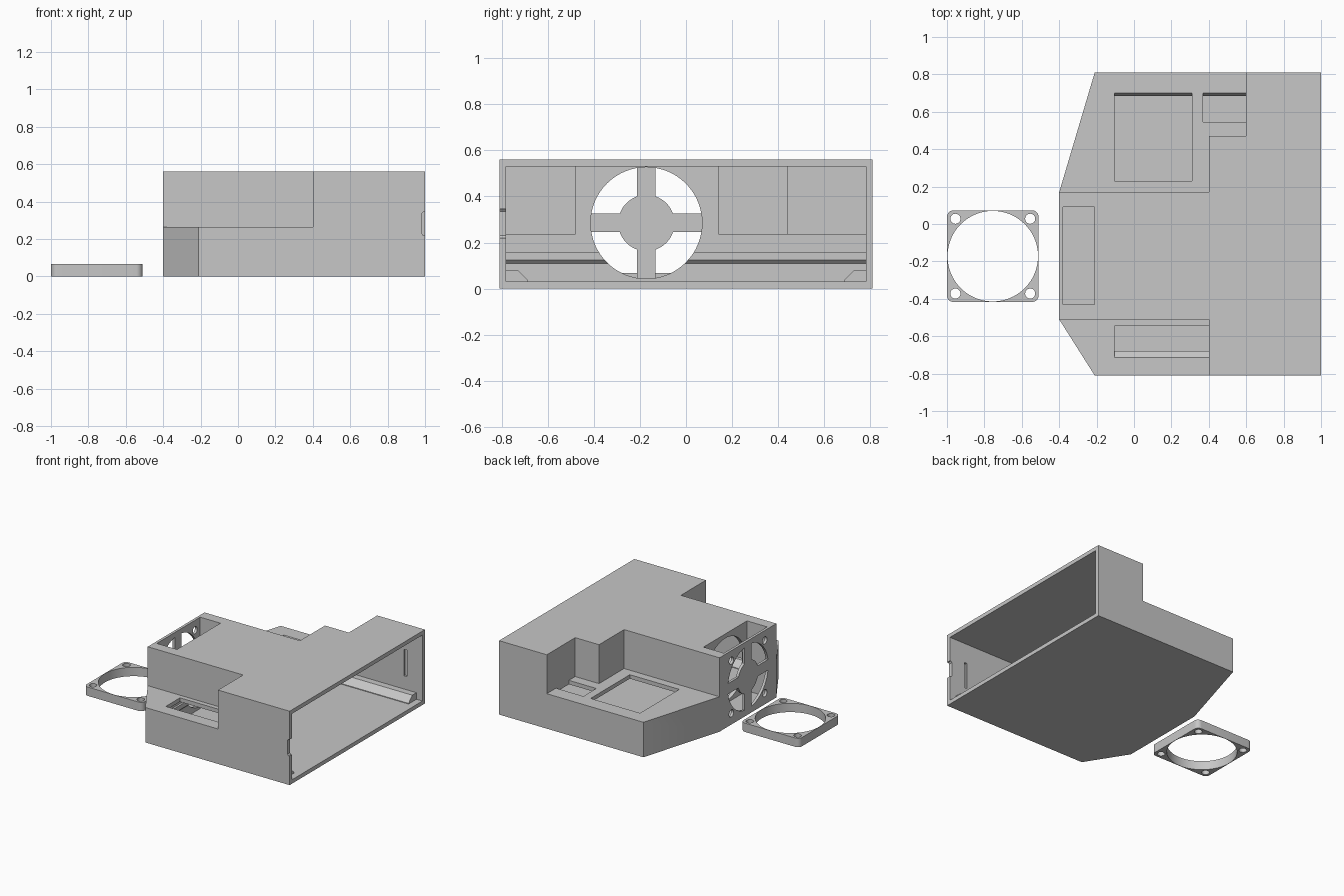
import bpy, bmesh
from math import sin, cos, asin, pi, radians

cube = bpy.data.objects.get("Cube")
if cube:
    bpy.data.objects.remove(cube, do_unlink=True)

grey = bpy.data.materials.new("plain grey")
grey.use_nodes = True
colour = (0.57, 0.57, 0.57, 1)
grey.diffuse_color = colour
grey.node_tree.nodes["Principled BSDF"].inputs["Base Color"].default_value = colour

WALL = 0.03
TOP, LEDGE = 0.56, 0.265
FAN_Y, FAN_Z = -0.172, 0.285
FAN_R, HOLE_R, HOLE_OFF = 0.242, 0.027, 0.2
CORNERS = [(a, b) for a in (-1, 1) for b in (-1, 1)]


def prism(name, points, axis, lo, hi):
    """Extrude a flat profile along one axis."""
    place = {"x": lambda a, b, h: (h, a, b),
             "y": lambda a, b, h: (a, h, b),
             "z": lambda a, b, h: (a, b, h)}[axis]
    bm = bmesh.new()
    face = bm.faces.new([bm.verts.new(place(a, b, lo)) for a, b in points])
    grown = bmesh.ops.extrude_face_region(bm, geom=[face])["geom"]
    shift = place(0, 0, hi - lo)
    bmesh.ops.translate(bm, vec=shift, verts=[g for g in grown if isinstance(g, bmesh.types.BMVert)])
    bmesh.ops.recalc_face_normals(bm, faces=bm.faces)
    mesh = bpy.data.meshes.new(name)
    bm.to_mesh(mesh)
    bm.free()
    mesh.materials.append(grey)
    ob = bpy.data.objects.new(name, mesh)
    bpy.context.collection.objects.link(ob)
    return ob


def rect(a0, a1, b0, b1):
    return [(a0, b0), (a1, b0), (a1, b1), (a0, b1)]


def circle(a, b, r, n=64):
    return [(a + r * cos(2 * pi * i / n), b + r * sin(2 * pi * i / n)) for i in range(n)]


def cut(ob, points, axis, lo, hi):
    """Subtract a prism and bake the result."""
    cutter = prism("cutter", points, axis, lo, hi)
    cutter.hide_render = True
    mod = ob.modifiers.new("cut", "BOOLEAN")
    mod.operation, mod.solver, mod.object = "DIFFERENCE", "EXACT", cutter
    graph = bpy.context.evaluated_depsgraph_get()
    mesh = bpy.data.meshes.new_from_object(ob.evaluated_get(graph))
    ob.modifiers.clear()
    ob.data = mesh
    bpy.data.objects.remove(cutter, do_unlink=True)


def smooth(ob):
    bpy.ops.object.select_all(action="DESELECT")
    ob.select_set(True)
    bpy.context.view_layer.objects.active = ob
    bpy.ops.object.shade_smooth_by_angle(angle=radians(30))


# Case body with a tapered nose
case = prism("case", [(-0.4, 0.17), (-0.4, -0.51), (-0.21, -0.81), (1, -0.81),
                      (1, 0.81), (-0.21, 0.81)], "z", 0, TOP)

# Stepped ledges at the front and back
cut(case, rect(-0.6, 0.4, -1, -0.51), "z", LEDGE, 0.8)
cut(case, [(-0.6, 0.17), (0.4, 0.17), (0.4, 0.47), (0.6, 0.47), (0.6, 1), (-0.6, 1)],
    "z", LEDGE, 0.8)

# Lower cavity, leaving a retaining lip along the inner wall
cut(case, [(1.1, WALL), (-0.18, WALL), (-0.18, 0.11), (-0.165, 0.125), (-0.165, 0.16),
           (-0.18, 0.16), (-0.18, LEDGE - WALL), (1.1, LEDGE - WALL)], "y", -0.78, 0.78)

# Upper cavity following the steps
cut(case, [(-0.18, -0.48), (0.43, -0.48), (0.43, -0.78), (1.1, -0.78), (1.1, 0.78),
           (0.63, 0.78), (0.63, 0.44), (0.43, 0.44), (0.43, 0.14), (-0.18, 0.14)],
    "z", 0.2, TOP - WALL)

# Fan pocket, air opening and screw holes
cut(case, rect(-0.38, -0.21, -0.43, 0.09), "z", WALL, 0.8)
cut(case, circle(FAN_Y, FAN_Z, FAN_R), "x", -0.5, -0.1)
for sy, sz in CORNERS:
    cut(case, circle(FAN_Y + sy * HOLE_OFF, FAN_Z + sz * HOLE_OFF, HOLE_R, 24), "x", -0.5, -0.3)

# Ledge windows, each with one slanted edge
for x0, x1, inner, outer in ((-0.105, 0.31, 0.23, 0.70),
                             (0.37, 0.6, 0.545, 0.70),
                             (-0.105, 0.4, -0.545, -0.715)):
    lean = 0.015 if outer > 0 else -0.035
    cut(case, [(inner, 0.22), (outer - lean, 0.22), (outer - lean, LEDGE - WALL),
               (outer, LEDGE), (outer, 0.28), (inner, 0.28)], "x", x0, x1)

# Lid catch slots inside the side walls and the rim notch
for side in (-1, 1):
    cut(case, rect(0.845, 0.87, 0.18, 0.38), "y", *sorted((side * 0.7, side * 0.795)))
cut(case, [(1.1, 0.22), (0.99, 0.22), (0.982, 0.23), (0.982, 0.335), (0.99, 0.345), (1.1, 0.345)],
    "y", -0.9, -0.7)
smooth(case)

# Fan grille: hub with four spokes
outline = []
half, hub = 0.04, 0.122
start = asin(half / hub)
for q in range(4):
    turn = q * pi / 2
    part = [(FAN_R, -half), (FAN_R, half)]
    for i in range(13):
        a = start + (pi / 2 - 2 * start) * i / 12
        part.append((hub * cos(a), hub * sin(a)))
    outline += [(FAN_Y + a * cos(turn) - b * sin(turn), FAN_Z + a * sin(turn) + b * cos(turn))
                for a, b in part]
smooth(prism("fan_grille", outline, "x", -0.4, -0.38))

# Board rails along the floor corners
for side, name in ((-1, "front_rail"), (1, "back_rail")):
    prism(name, [(side * 0.782, 0.028), (side * 0.685, 0.028), (side * 0.685, 0.035),
                 (side * 0.73, 0.08), (side * 0.782, 0.08)], "x", -0.18, 0.95)

# Loose fan spacer frame with rounded corners
RX, HALF, ROUND = -0.755, 0.245, 0.035
frame = []
for q, (sx, sy) in enumerate(((1, 1), (-1, 1), (-1, -1), (1, -1))):
    for i in range(9):
        a = (q + i / 8) * pi / 2
        frame.append((RX + sx * (HALF - ROUND) + ROUND * cos(a),
                      FAN_Y + sy * (HALF - ROUND) + ROUND * sin(a)))
spacer = prism("fan_spacer", frame, "z", 0, 0.067)
cut(spacer, circle(RX, FAN_Y, FAN_R), "z", -0.1, 0.2)
for sx, sy in CORNERS:
    cut(spacer, circle(RX + sx * HOLE_OFF, FAN_Y + sy * HOLE_OFF, HOLE_R, 24), "z", -0.1, 0.2)
smooth(spacer)
